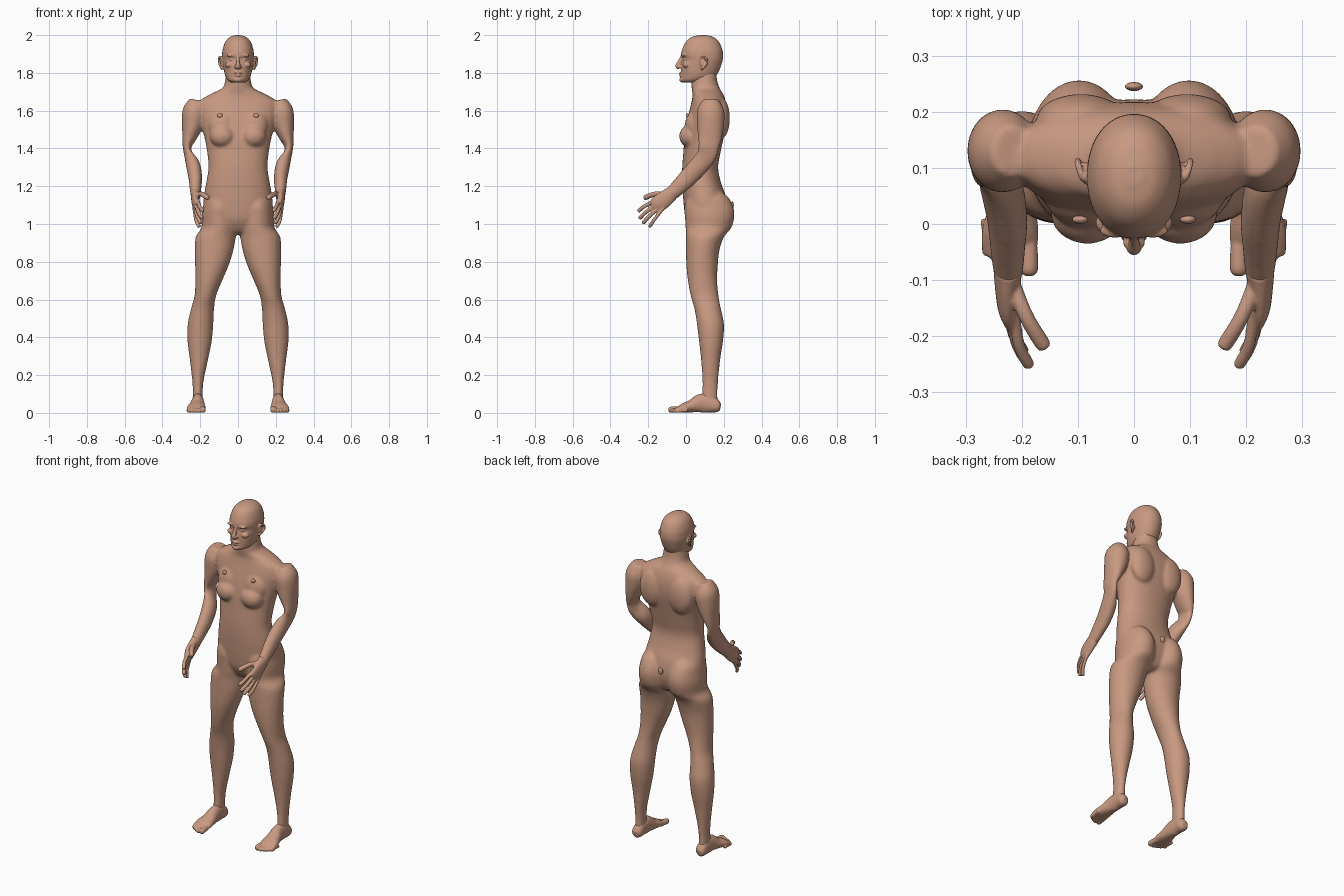
import bpy, bmesh, math
from mathutils import Vector, Matrix

skin = bpy.data.materials.new("skin")
skin.diffuse_color = (0.58, 0.32, 0.22, 1)
X, Y = Vector((1, 0, 0)), Vector((0, 1, 0))


def spline(rows, steps=6):
    """Catmull-Rom through rows of numbers."""
    rows = [Vector(r) for r in rows]
    ext = [rows[0] * 2 - rows[1]] + rows + [rows[-1] * 2 - rows[-2]]
    out = []
    for i in range(len(rows) - 1):
        p, q, r, s = ext[i:i + 4]
        for k in range(steps):
            t = k / steps
            out.append(0.5 * (2 * q + (r - p) * t + (2 * p - 5 * q + 4 * r - s) * t * t
                              + (3 * q - p - 3 * r + s) * t ** 3))
    return out + [rows[-1]]


def loft(bm, rings, s=1, tilt=True, n=32, power=2.0):
    """Skin rings (x, y, z, half width, half depth); s=-1 mirrors in x."""
    path = spline(rings)
    loops = []
    for i, r in enumerate(path):
        c = Vector(r[:3])
        u, v = X, Y
        if tilt:
            t = Vector(path[min(i + 1, len(path) - 1)][:3]) - Vector(path[max(i - 1, 0)][:3])
            t.normalize()
            u = (X - t * t.x).normalized()
            v = t.cross(u)
        loop = []
        for k in range(n):
            a = 2 * math.pi * k / n
            ca, sa = math.cos(a), math.sin(a)
            p = c + u * max(r[3], .001) * math.copysign(abs(ca) ** (2 / power), ca) \
                  + v * max(r[4], .001) * math.copysign(abs(sa) ** (2 / power), sa)
            loop.append(bm.verts.new((p.x * s, p.y, p.z)))
        loops.append(loop)
    for a, b in zip(loops, loops[1:]):
        for k in range(n):
            bm.faces.new((a[k], a[(k + 1) % n], b[(k + 1) % n], b[k]))
    bm.faces.new(loops[0])
    bm.faces.new(loops[-1])


def stack(bm, rows, s=1, power=2.0):
    """Horizontal rings given as (z, x min, x max, y front, y back)."""
    loft(bm, [((a + b) / 2, (f + k) / 2, z, (b - a) / 2, (k - f) / 2) for z, a, b, f, k in rows],
         s, False, 48, power)


def ball(bm, c, r):
    bmesh.ops.create_uvsphere(bm, u_segments=24, v_segments=16, radius=1,
                              matrix=Matrix.Translation(c) @ Matrix.Diagonal((*r, 1)))


def digit(bm, pts, r, s):
    rings = [(*p, r, r) for p in pts]
    end = Vector(pts[-1]) + (Vector(pts[-1]) - Vector(pts[-2])).normalized() * r * .6
    loft(bm, rings + [(*end, r * .5, r * .5)], s, n=16)


def finish(name, bm, voxel=0, smooth=0):
    """Fuse overlapping pieces into one smooth skin."""
    bmesh.ops.recalc_face_normals(bm, faces=bm.faces)
    me = bpy.data.meshes.new(name)
    bm.to_mesh(me)
    bm.free()
    ob = bpy.data.objects.new(name, me)
    bpy.context.collection.objects.link(ob)
    if voxel:
        m = ob.modifiers.new("fuse", 'REMESH')
        m.mode, m.voxel_size = 'VOXEL', voxel
        m = ob.modifiers.new("soften", 'SMOOTH')
        m.factor, m.iterations = .5, smooth
        bpy.context.view_layer.update()
        ev = ob.evaluated_get(bpy.context.evaluated_depsgraph_get())
        me = bpy.data.meshes.new_from_object(ev)
        ob.modifiers.clear()
        ob.data = me
    me.materials.clear()
    me.materials.append(skin)
    me.shade_smooth()


# Body: torso and neck
bm = bmesh.new()
torso = [(.945, .05, .06, .16), (.965, .09, .03, .19), (1.02, .16, .0, .215), (1.08, .183, -.01, .222),
         (1.15, .18, -.016, .21), (1.22, .168, -.02, .185), (1.30, .156, -.02, .17),
         (1.38, .163, -.014, .183), (1.46, .178, -.008, .2), (1.54, .2, .005, .215),
         (1.60, .215, .018, .217), (1.65, .205, .03, .21), (1.685, .15, .035, .198),
         (1.72, .083, .03, .178), (1.76, .068, .028, .165), (1.82, .06, .04, .16)]
stack(bm, [(z, -w, w, f, k) for z, w, f, k in torso], power=2.2)
for s in (-1, 1):
    # breasts and shoulder blades
    ball(bm, (s * .083, .02, 1.465), (.066, .056, .06))
    ball(bm, (s * .085, .05, 1.52), (.075, .056, .085))
    ball(bm, (s * .095, .185, 1.56), (.08, .047, .11))
    # legs with buttocks
    stack(bm, [(1.17, .06, .14, .05, .19), (1.14, .03, .172, .01, .225), (1.09, .01, .185, -.008, .25),
               (1.04, .004, .192, -.006, .256), (.98, .004, .194, -.002, .24), (.93, .012, .224, 0, .2),
               (.86, .025, .228, 0, .177), (.78, .05, .227, .002, .168), (.70, .084, .226, .01, .165),
               (.62, .116, .23, .025, .172), (.55, .127, .249, .045, .185), (.47, .131, .266, .058, .201),
               (.38, .139, .267, .069, .196), (.28, .159, .255, .08, .181), (.17, .182, .242, .087, .17),
               (.10, .187, .239, .085, .167), (.04, .186, .24, .08, .17)], s)
    # arms, flattened towards the bent elbow
    loft(bm, [(.215, .13, 1.655, .04, .045), (.23, .13, 1.60, .062, .072), (.24, .13, 1.53, .058, .072),
              (.257, .127, 1.46, .039, .064), (.27, .12, 1.41, .023, .056), (.262, .11, 1.365, .023, .053),
              (.238, .07, 1.31, .037, .052), (.226, .01, 1.245, .036, .049), (.225, -.045, 1.19, .031, .042),
              (.224, -.09, 1.148, .026, .036)], s)
finish("body", bm, .007, 10)

# Hands
bm = bmesh.new()
fingers = [(((.215, -.15, 1.13), (.205, -.215, 1.097), (.188, -.25, 1.07)), .0105),
           (((.222, -.145, 1.11), (.21, -.21, 1.065), (.192, -.243, 1.033)), .0105),
           (((.228, -.135, 1.095), (.215, -.195, 1.04), (.198, -.225, 1.008)), .0105),
           (((.232, -.12, 1.085), (.222, -.17, 1.02), (.207, -.191, .988)), .0095),
           (((.218, -.1, 1.155), (.192, -.165, 1.158), (.162, -.215, 1.14)), .0135)]
for s in (-1, 1):
    loft(bm, [(.224, -.075, 1.162, .027, .038), (.226, -.11, 1.134, .022, .044),
              (.225, -.145, 1.108, .018, .045), (.22, -.172, 1.088, .011, .036)], s)
    for pts, r in fingers:
        digit(bm, pts, r, s)
finish("hands", bm, .004, 3)

# Feet with toes
bm = bmesh.new()
toes = [(.187, -.083, .016), (.209, -.083, .011), (.227, -.075, .011), (.244, -.064, .0105), (.261, -.051, .01)]
for s in (-1, 1):
    loft(bm, [(.212, .182, .03, .016, .018), (.213, .165, .034, .03, .033), (.213, .12, .05, .031, .05),
              (.213, .075, .05, .034, .049), (.216, .03, .036, .042, .034), (.22, -.01, .027, .05, .025),
              (.222, -.04, .018, .049, .016), (.222, -.058, .014, .04, .01)], s)
    for x, y, r in toes:
        digit(bm, ((x + .003, y + .06, r + .004), (x, y + .03, r + .003), (x, y, r)), r, s)
finish("feet", bm, .004, 3)

# Head
bm = bmesh.new()
skull = [(2.0, .015, .07, .105), (1.99, .043, .03, .145), (1.965, .067, 0, .174), (1.925, .081, -.02, .192),
         (1.895, .084, -.026, .196), (1.872, .083, -.019, .195), (1.845, .08, -.024, .188),
         (1.81, .074, -.026, .175), (1.78, .066, -.027, .155), (1.76, .053, -.028, .12), (1.748, .033, -.018, .09)]
stack(bm, [(z, -w, w, f, k) for z, w, f, k in skull], power=2.1)
# nose, lips, chin
loft(bm, [(0, -.02, 1.89, .007, .008), (0, -.031, 1.862, .009, .011),
          (0, -.042, 1.838, .013, .014), (0, -.034, 1.824, .015, .01)])
ball(bm, (0, -.025, 1.798), (.023, .013, .006))
ball(bm, (0, -.024, 1.785), (.019, .013, .006))
ball(bm, (0, -.018, 1.764), (.025, .018, .015))
for s in (-1, 1):
    # nostril wings, brows, eyes, cheeks, ears
    ball(bm, (s * .012, -.032, 1.832), (.008, .011, .007))
    ball(bm, (s * .034, -.011, 1.892), (.027, .014, .008))
    ball(bm, (s * .034, -.002, 1.871), (.014, .014, .009))
    ball(bm, (s * .045, .002, 1.842), (.024, .02, .016))
    ball(bm, (s * .086, .092, 1.853), (.008, .018, .026))
    loft(bm, [(.083, .074, 1.862, .005, .005), (.092, .083, 1.883, .006, .006), (.099, .103, 1.88, .006, .006),
              (.1, .112, 1.857, .006, .006), (.092, .097, 1.832, .006, .006), (.084, .08, 1.82, .006, .006)], s, n=12)
finish("head", bm, .0035, 3)

# Nipples and small nub at the base of the spine
bm = bmesh.new()
for s in (-1, 1):
    ball(bm, (s * .096, .008, 1.575), (.014, .008, .013))
finish("nipples", bm)
bm = bmesh.new()
ball(bm, (0, .245, 1.1), (.016, .008, .02))
finish("spine_nub", bm)
